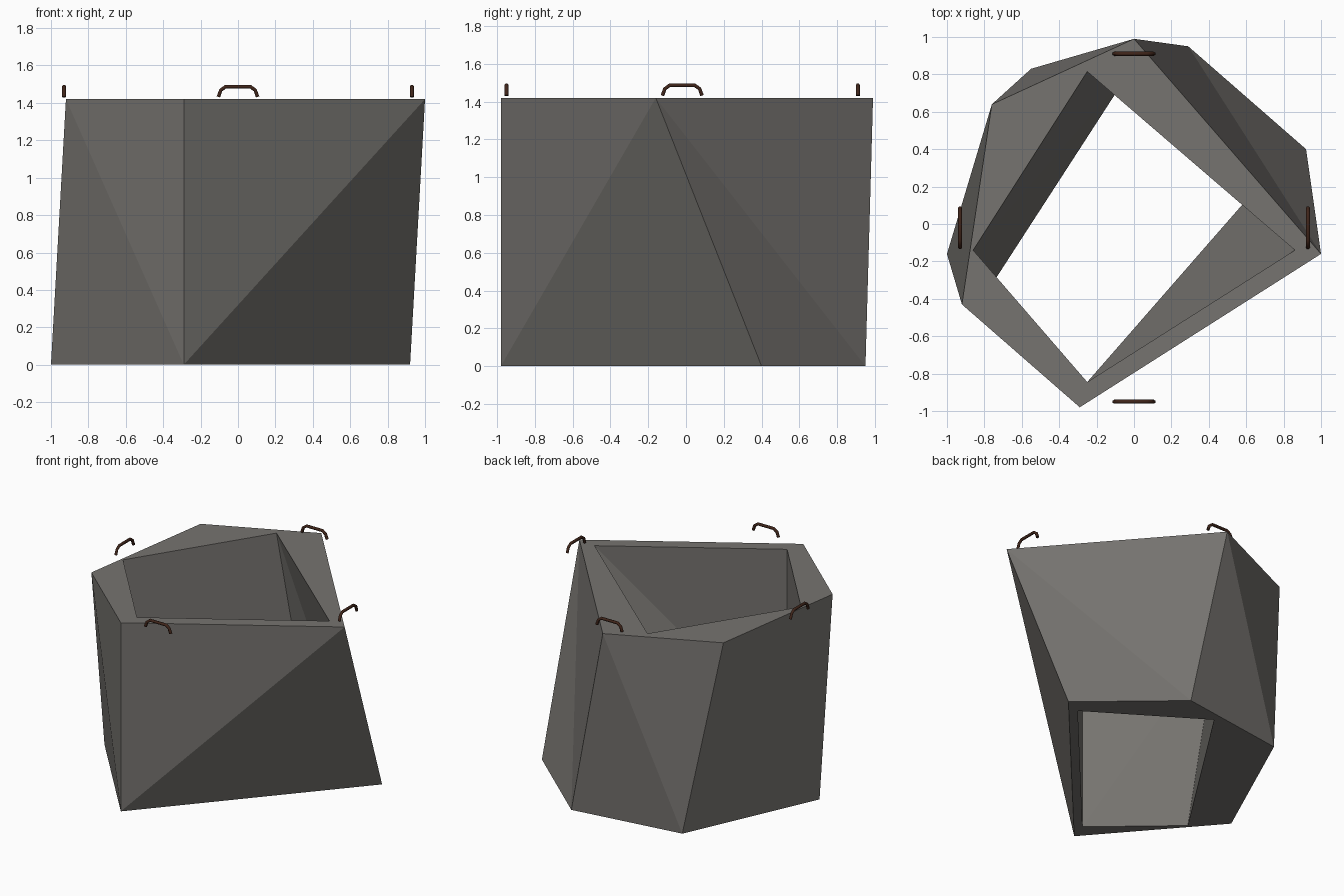
import bpy, bmesh, math
from mathutils import Matrix

if "Cube" in bpy.data.objects:
    bpy.data.objects.remove(bpy.data.objects["Cube"])

H = 1.42


def material(name, rgb):
    m = bpy.data.materials.new(name)
    m.diffuse_color = (*rgb, 1)
    m.use_nodes = True
    m.node_tree.nodes["Principled BSDF"].inputs["Base Color"].default_value = m.diffuse_color
    return m


stone = material("warm grey stone", (0.18, 0.172, 0.16))
iron = material("dark brown iron", (0.05, 0.018, 0.010))

# Faceted pot: outer and inner outlines at the top and the bottom
outer_top = [(-.29, -.98), (1, -.16), (0, .99), (-.76, .64), (-.92, -.43)]
outer_low = [(-.29, -.98), (.92, .40), (.29, .95), (-.55, .83), (-1, -.16)]
inner_top = [(-.25, -.845), (.86, -.14), (-.25, .815), (-.86, -.14)]
inner_low = [(-.25, -.845), (.79, .345), (0, .85), (-.79, -.37)]

bm = bmesh.new()


def ring(points, z):
    return [bm.verts.new((x, y, z)) for x, y in points]


def wall(top, low, flipped=()):
    """Join two rings with triangles; flipped lists sides with the other diagonal."""
    n = len(top)
    for i in range(n):
        j = (i + 1) % n
        a, b, c, d = low[i], low[j], top[j], top[i]
        tris = ((a, b, d), (b, c, d)) if i in flipped else ((a, b, c), (a, c, d))
        for t in tris:
            bm.faces.new(t)


def rim(r1, r2):
    """Flat ring between two outlines at one height."""
    edges = [bm.edges.get((r[i], r[i - 1])) for r in (r1, r2) for i in range(len(r))]
    bmesh.ops.triangle_fill(bm, edges=edges, use_beauty=True, normal=(0, 0, 1))


ot, ol = ring(outer_top, H), ring(outer_low, 0)
it, il = ring(inner_top, H), ring(inner_low, 0)
wall(ot, ol, flipped=(1, 2, 3, 4))
# the first side and the last side meet along the vertical front edge
for f in [f for f in bm.faces if set(f.verts) in ({ol[4], ol[0], ot[4]}, {ol[0], ot[0], ot[4]})]:
    f.smooth = False
wall(it, il, flipped=(3,))
rim(ot, it)
rim(ol, il)
bmesh.ops.recalc_face_normals(bm, faces=bm.faces[:])
me = bpy.data.meshes.new("pot")
bm.to_mesh(me)
bm.free()
me.materials.append(stone)
bpy.context.collection.objects.link(bpy.data.objects.new("pot", me))

# Four bent-bar handles around the rim
half = [(.105, 1.432), (.092, 1.468), (.066, 1.487)]
path = [(-x, z) for x, z in half] + [(x, z) for x, z in reversed(half)]
for k, side in enumerate(("front", "right", "back", "left")):
    cu = bpy.data.curves.new(side + "_handle", 'CURVE')
    cu.dimensions = '3D'
    cu.bevel_depth = 0.011
    cu.bevel_resolution = 1
    cu.use_fill_caps = True
    sp = cu.splines.new('POLY')
    sp.points.add(len(path) - 1)
    for p, (x, z) in zip(sp.points, path):
        p.co = (x, -.93, z, 1)
    cu.materials.append(iron)
    ob = bpy.data.objects.new(side + "_handle", cu)
    ob.matrix_world = Matrix.Translation((0, -.02, 0)) @ Matrix.Rotation(k * math.pi / 2, 4, 'Z')
    bpy.context.collection.objects.link(ob)
